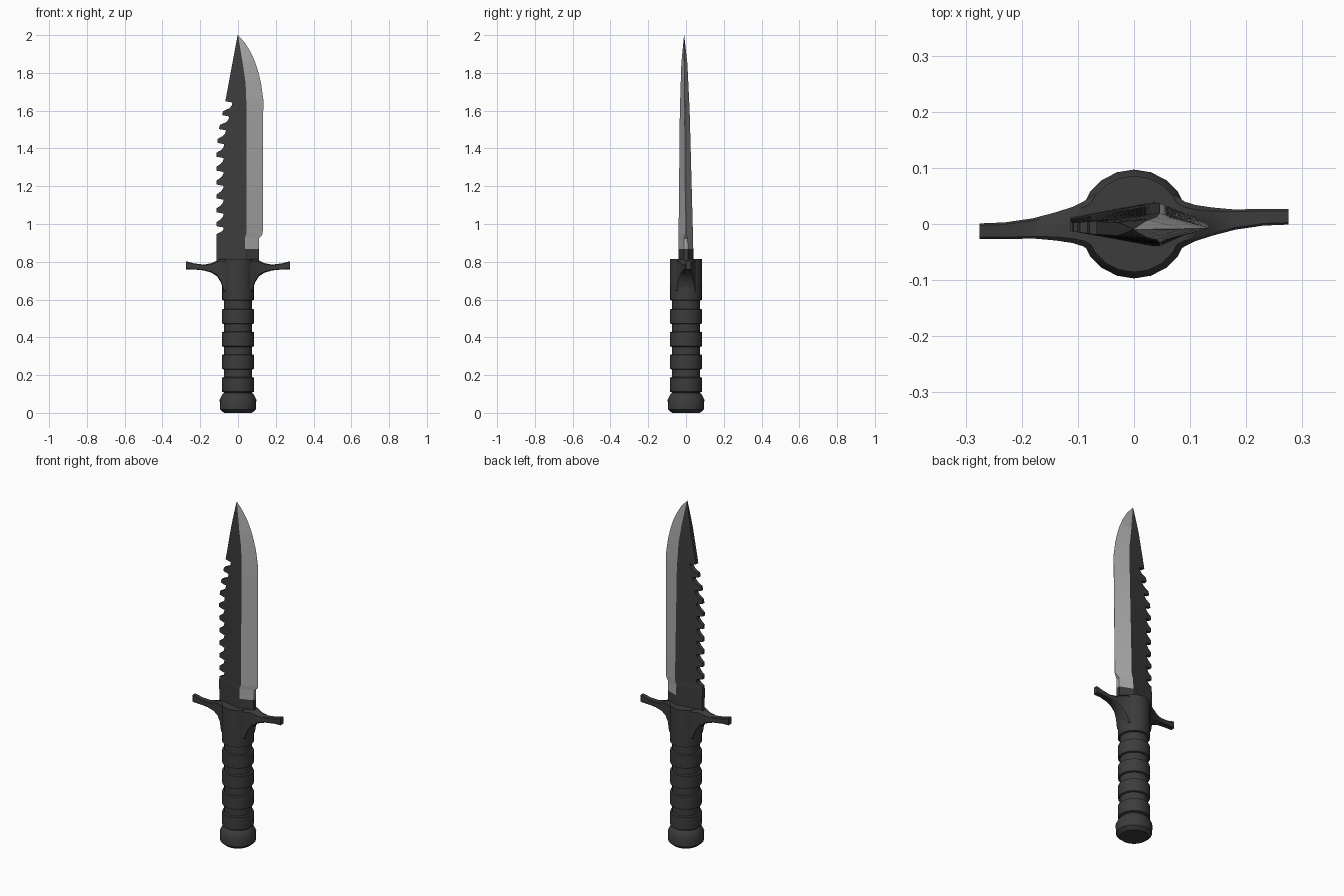
import bpy, bmesh, math

if "Cube" in bpy.data.objects:
    bpy.data.objects.remove(bpy.data.objects["Cube"])

def material(name, c):
    m = bpy.data.materials.new(name)
    m.diffuse_color = (c[0], c[1], c[2], 1)
    m.use_nodes = True
    m.node_tree.nodes["Principled BSDF"].inputs["Base Color"].default_value = m.diffuse_color
    return m

BLACK = material("matte black", (0.045, 0.045, 0.045))
STEEL = material("bare steel", (0.40, 0.40, 0.40))

def lerp(table, z):
    """Piecewise linear lookup in rows (z, value)."""
    table = sorted(table)
    if z <= table[0][0]:
        return table[0][1]
    for (a, va), (b, vb) in zip(table, table[1:]):
        if z <= b:
            return va + (vb - va) * (z - a) / (b - a)
    return table[-1][1]

def loft(name, rings, mats, paint=None, angle=30):
    """Skin a list of equal-length point rings; paint(segment, z) gives the material index."""
    bm = bmesh.new()
    vs = [[bm.verts.new(p) for p in r] for r in rings]
    n = len(rings[0])
    for a, b in zip(vs, vs[1:]):
        z = (a[0].co.z + b[0].co.z) / 2
        for i in range(n):
            f = bm.faces.new((a[i], a[(i + 1) % n], b[(i + 1) % n], b[i]))
            f.material_index = paint(i, z) if paint else 0
    bm.faces.new(vs[0])
    bm.faces.new(vs[-1])
    bmesh.ops.recalc_face_normals(bm, faces=bm.faces)
    me = bpy.data.meshes.new(name)
    bm.to_mesh(me)
    bm.free()
    ob = bpy.data.objects.new(name, me)
    bpy.context.collection.objects.link(ob)
    for m in mats:
        me.materials.append(m)
    bpy.context.view_layer.objects.active = ob
    ob.select_set(True)
    bpy.ops.object.shade_smooth_by_angle(angle=math.radians(angle))
    ob.select_set(False)
    return ob

def lathe(name, profile, sides=20):
    rings = [[(r * math.cos(2 * math.pi * i / sides), r * math.sin(2 * math.pi * i / sides), z)
              for i in range(sides)] for r, z in profile]
    return loft(name, rings, [BLACK])

# Pommel
lathe("pommel", [(0.074, 0), (0.095, 0.018), (0.097, 0.07), (0.083, 0.097), (0.075, 0.105)])

# Grip core with four raised rings
lathe("grip_core", [(0.075, 0.09), (0.075, 0.61)])
for k in range(4):
    z = 0.108 + k * 0.1205
    lathe("grip_ring_%d" % (k + 1),
          [(0.074, z), (0.084, z + 0.004), (0.085, z + 0.04), (0.084, z + 0.078), (0.074, z + 0.082)])

# Guard collar
lathe("guard_collar", [(0.074, 0.594), (0.085, 0.598), (0.086, 0.70), (0.086, 0.814)])

# Guard arms: rows of x, bottom, top, half depth; slightly offset in opposite directions
ARM = [(0.03, 0.62, 0.814, 0.070), (0.075, 0.64, 0.814, 0.050), (0.09, 0.69, 0.814, 0.040),
       (0.11, 0.722, 0.808, 0.032), (0.14, 0.742, 0.793, 0.025), (0.18, 0.754, 0.785, 0.018),
       (0.23, 0.759, 0.791, 0.015), (0.275, 0.760, 0.803, 0.014)]
for side, name in ((-1, "left_guard_arm"), (1, "right_guard_arm")):
    rings = []
    for x, lo, hi, h in ARM:
        mid, hz = (lo + hi) / 2, (hi - lo) / 2
        shift = side * 0.013 * min(1, max(0, (x - 0.09) / 0.15))
        c = min(h, hz) * 0.25
        outline = [(h, hz - c), (h - c, hz), (c - h, hz), (-h, hz - c),
                   (-h, c - hz), (c - h, -hz), (h - c, -hz), (h, c - hz)]
        rings.append([(side * x, y + shift, mid + z) for y, z in outline])
    loft(name, rings, [BLACK], angle=40)

# Blade outlines: saw-toothed spine, ground edge, bevel ridge, half thickness
ENVELOPE = [(0.95, -0.113), (1.40, -0.113), (1.50, -0.102), (1.58, -0.083), (1.65, -0.067)]
spine = [(0.80, -0.113), (0.945, -0.113), (2.0, -0.002)]
for k in range(10):
    z = 1.65 - k * 0.0735
    low = max(z - 0.052, 0.948)
    e, e2 = lerp(ENVELOPE, z), lerp(ENVELOPE, low)
    spine += [(z, e), (z - 0.007, e + 0.037), (z - 0.022, e + 0.034),
              ((z - 0.022 + low) / 2, e + 0.022), (low, e2)]
EDGE = [(0.80, 0.110), (0.922, 0.110), (0.935, 0.122), (0.95, 0.131), (1.30, 0.132), (1.66, 0.134),
        (1.745, 0.122), (1.80, 0.109), (1.86, 0.090), (1.91, 0.067), (1.957, 0.038), (2.0, 0.001)]
RIDGE = [(0.80, 0.037), (0.93, 0.037), (0.95, 0.046), (1.60, 0.046), (1.75, 0.040),
         (1.87, 0.022), (2.0, 0.0)]
THICK = [(0.80, 0.040), (0.95, 0.038), (1.60, 0.026), (1.85, 0.016), (2.0, 0.0005)]
EDGE_THICK = [(0.80, 0.012), (0.92, 0.010), (0.95, 0.001), (2.0, 0.0003)]

levels = sorted({round(r[0], 4) for r in spine + EDGE + RIDGE + THICK} | {0.862, 0.868, 0.875})
rings = []
for z in levels:
    xs, xe, xr = lerp(spine, z), lerp(EDGE, z), lerp(RIDGE, z)
    t, te = lerp(THICK, z), lerp(EDGE_THICK, z)
    ts = t * max(0.2, 1 - 0.75 * (xr - xs) / 0.16)
    yc = -0.010 * max(0, (z - 0.8) / 1.2)
    rings.append([(xs, yc + ts, z), (xr, yc + t, z), (xe, yc + te, z),
                  (xe, yc - te, z), (xr, yc - t, z), (xs, yc - ts, z)])
loft("blade", rings, [BLACK, STEEL],
     paint=lambda i, z: 1 if i in (1, 2, 3) and z > 0.865 else 0, angle=15)
